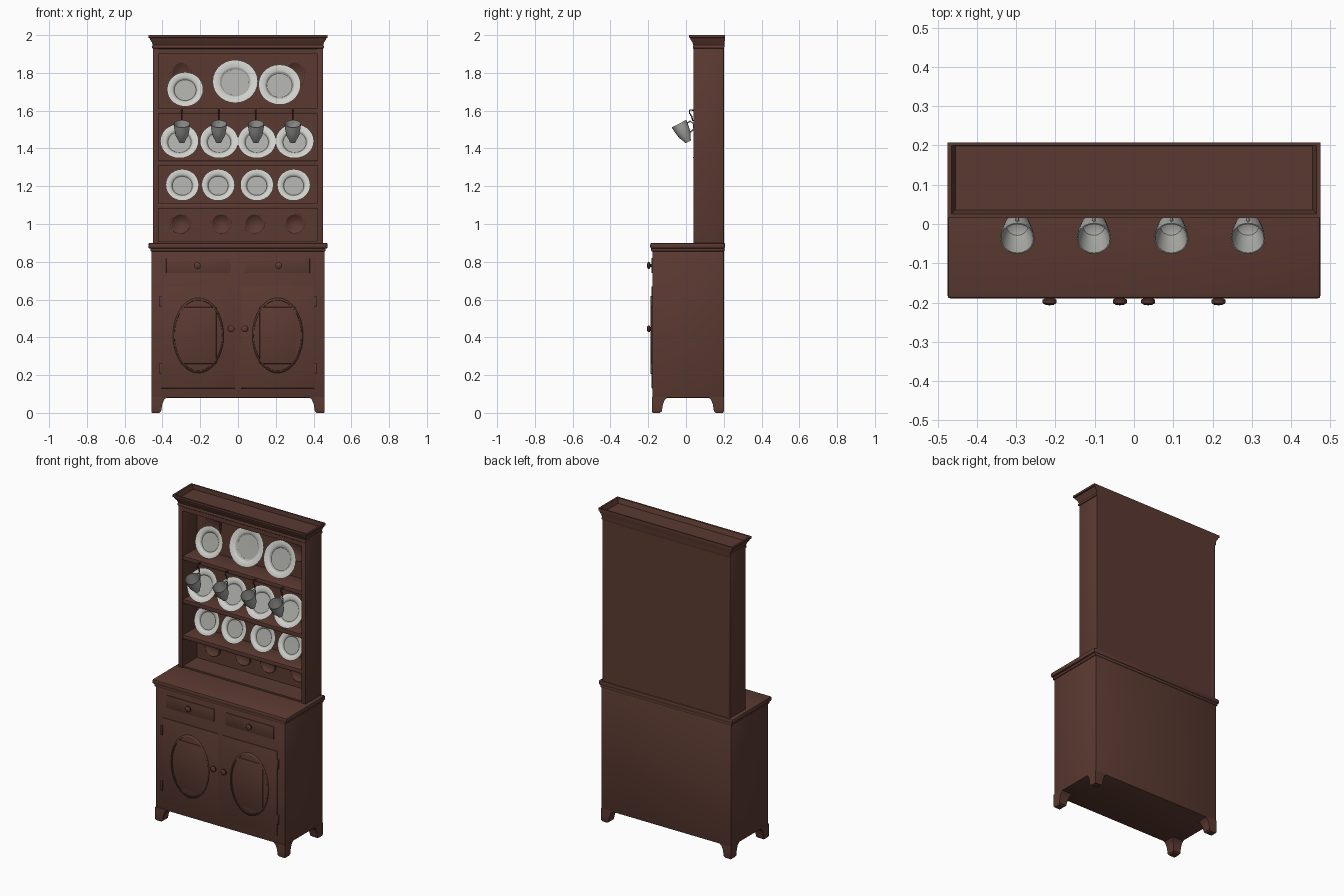
import bpy, bmesh, math
from mathutils import Matrix, Vector

if "Cube" in bpy.data.objects:
    bpy.data.objects.remove(bpy.data.objects["Cube"])


def material(name, r, g, b):
    m = bpy.data.materials.new(name)
    m.diffuse_color = (r, g, b, 1)
    m.use_nodes = True
    m.node_tree.nodes["Principled BSDF"].inputs["Base Color"].default_value = m.diffuse_color
    return m


WOOD = material("dark_brown_wood", 0.105, 0.042, 0.031)
PLATE = material("pale_china", 0.62, 0.62, 0.59)
GREY = material("grey_china", 0.40, 0.40, 0.38)


def finish(name, bm, mats, matrix=None, angle=35):
    bmesh.ops.recalc_face_normals(bm, faces=bm.faces)
    me = bpy.data.meshes.new(name)
    bm.to_mesh(me)
    bm.free()
    ob = bpy.data.objects.new(name, me)
    bpy.context.collection.objects.link(ob)
    for m in mats:
        me.materials.append(m)
    if matrix:
        ob.matrix_world = matrix
    bpy.ops.object.select_all(action='DESELECT')
    ob.select_set(True)
    bpy.context.view_layer.objects.active = ob
    bpy.ops.object.shade_smooth_by_angle(angle=math.radians(angle))
    return ob


def box(name, x0, x1, y0, y1, z0, z1, bevel=0.0):
    bm = bmesh.new()
    bmesh.ops.create_cube(bm, size=1)
    for v in bm.verts:
        v.co = ((x0 + x1) / 2 + v.co.x * (x1 - x0), (y0 + y1) / 2 + v.co.y * (y1 - y0),
                (z0 + z1) / 2 + v.co.z * (z1 - z0))
    if bevel:
        bmesh.ops.bevel(bm, geom=bm.edges[:], offset=bevel, segments=2, profile=0.5, affect='EDGES')
    return finish(name, bm, [WOOD], angle=30)


def loft(name, rings):
    """Skin rectangles given as (x0, x1, y0, y1, z), capped at both ends."""
    bm = bmesh.new()
    loops = [[bm.verts.new(p) for p in ((a, c, z), (b, c, z), (b, d, z), (a, d, z))]
             for a, b, c, d, z in rings]
    for p, q in zip(loops, loops[1:]):
        for i in range(4):
            bm.faces.new((p[i], p[(i + 1) % 4], q[(i + 1) % 4], q[i]))
    bm.faces.new(loops[0][::-1])
    bm.faces.new(loops[-1])
    return finish(name, bm, [WOOD])


def lathe(name, profile, matrix, mats, seg=24, closed=False, centre_r=None):
    """Revolve (radius, height) points; faces inside centre_r use the second colour."""
    bm = bmesh.new()
    loops = []
    for r, h in profile:
        if r < 1e-6:
            loops.append([bm.verts.new((0, 0, h))] * seg)
        else:
            loops.append([bm.verts.new((r * math.cos(2 * math.pi * i / seg),
                                        r * math.sin(2 * math.pi * i / seg), h)) for i in range(seg)])
    pairs = list(zip(loops, loops[1:]))
    if closed:
        pairs.append((loops[-1], loops[0]))
    for p, q in pairs:
        for i in range(seg):
            j = (i + 1) % seg
            f = bm.faces.new(list(dict.fromkeys((p[i], p[j], q[j], q[i]))))
            if centre_r and f.calc_center_median().xy.length < centre_r:
                f.material_index = 1
    return finish(name, bm, mats, matrix)


def tube(name, pts, radius, mat, matrix=Matrix()):
    cu = bpy.data.curves.new(name, 'CURVE')
    cu.dimensions = '3D'
    cu.bevel_depth = radius
    cu.bevel_resolution = 1
    cu.use_fill_caps = True
    sp = cu.splines.new('POLY')
    sp.points.add(len(pts) - 1)
    for p, c in zip(sp.points, pts):
        p.co = (*c, 1)
    cu.materials.append(mat)
    ob = bpy.data.objects.new(name, cu)
    bpy.context.collection.objects.link(ob)
    ob.matrix_world = matrix
    bpy.ops.object.select_all(action='DESELECT')
    ob.select_set(True)
    bpy.context.view_layer.objects.active = ob
    bpy.ops.object.convert(target='MESH')


def facing(x, y, z, lean=0):
    """Frame whose local z points to the front, leaned back by some degrees."""
    return Matrix.Translation((x, y, z)) @ Matrix.Rotation(math.radians(90 - lean), 4, 'X')


# Lower cabinet, counter and moulding
box("cabinet_body", -0.458, 0.458, -0.178, 0.2, 0.08, 0.87, 0.004)
box("counter_moulding", -0.464, 0.464, -0.184, 0.203, 0.855, 0.875, 0.004)
box("counter_top", -0.475, 0.475, -0.19, 0.207, 0.87, 0.9, 0.009)

# Bracket feet
for sx in (-1, 1):
    for label, sy, ye in (("front", 1, -0.18), ("back", -1, 0.2)):
        rings = []
        for w, inset, z in ((0.042, 0.004, 0), (0.052, 0, 0.008), (0.058, 0, 0.045), (0.068, 0, 0.07), (0.085, 0, 0.085)):
            xs = sorted((sx * (0.459 - inset), sx * (0.459 - w)))
            ys = sorted((ye + sy * inset, ye + sy * w))
            rings.append((*xs, *ys, z))
        loft(label + "_foot", rings)

# Drawers, doors, oval mouldings, hinges and knobs
knob = [(0, -0.01), (0.009, -0.01), (0.009, 0.008), (0.018, 0.013), (0.018, 0.021), (0.01, 0.026), (0, 0.027)]
for s in (-1, 1):
    cx = s * 0.21
    box("drawer_front", cx - 0.17, cx + 0.17, -0.183, -0.17, 0.74, 0.82, 0.002)
    box("door", cx - 0.195, cx + 0.195, -0.182, -0.17, 0.13, 0.67, 0.002)
    ring = [(0.93, -0.002), (0.94, 0.006), (0.985, 0.006), (1, -0.002)]
    lathe("door_oval_moulding", ring, facing(cx, -0.182, 0.41) @ Matrix.Diagonal((0.135, 0.2, 1, 1)),
          [WOOD], 40, closed=True)
    loftless = box("door_inner_panel", cx - 0.095, cx + 0.095, -0.186, -0.175, 0.26, 0.56, 0.003)
    lathe("drawer_knob", knob, facing(s * 0.215, -0.18, 0.78), [WOOD], 14)
    lathe("door_knob", knob, facing(s * 0.036, -0.18, 0.445), [WOOD], 14)
    for z in (0.235, 0.59):
        box("door_hinge", s * 0.41 - 0.006, s * 0.41 + 0.006, -0.189, -0.175, z - 0.03, z + 0.03, 0.003)

# Upper rack: back, sides, rails and shelves
box("rack_back", -0.44, 0.44, 0.185, 0.2, 0.89, 1.94)
for s in (-1, 1):
    a, b = sorted((s * 0.42, s * 0.45))
    box("rack_side", a, b, 0.04, 0.2, 0.89, 1.945, 0.002)
box("rack_top_rail", -0.43, 0.43, 0.042, 0.19, 1.9, 1.945)
box("rack_bottom_rail", -0.43, 0.43, 0.045, 0.19, 0.895, 0.91)
for z in (1.095, 1.322, 1.598):
    box("shelf", -0.425, 0.425, 0.045, 0.19, z - 0.013, z + 0.013, 0.002)

# Crown moulding with a shallow sunken top
crown = [(-0.005, 0.2, 1.925), (0.004, 0.202, 1.932), (0.004, 0.203, 1.942), (0.001, 0.203, 1.947),
         (0.006, 0.204, 1.962), (0.016, 0.206, 1.976), (0.018, 0.207, 1.984), (0.025, 0.207, 1.987),
         (0.025, 0.207, 2.0), (0.014, 0.2, 2.0), (0.004, 0.199, 1.97)]
loft("crown", [(-0.45 - o, 0.45 + o, 0.04 - o, yb, z) for o, yb, z in crown])


# Plates leaning on the shelves
def plate(x, y, z, r, lean):
    prof = [(0, -0.012), (0.55, -0.012), (0.97, 0.004), (1, 0.009), (0.96, 0.01), (0.68, 0.002), (0.6, -0.005), (0, -0.006)]
    lathe("plate", [(a * r, h) for a, h in prof], facing(x, y, z, lean), [PLATE, GREY], 28, centre_r=r * 0.66)


for x, z, r in ((-0.28, 1.71, 0.096), (-0.015, 1.752, 0.12), (0.22, 1.735, 0.112)):
    plate(x, 0.115, z, r, 18)
for x in (-0.31, -0.1, 0.1, 0.3):
    plate(x, 0.09, 1.435, 0.102, 27)
for x in (-0.295, -0.105, 0.1, 0.295):
    plate(x, 0.115, 1.204, 0.088, 18)

# Round wooden roundels on the back boards
disc = [(0, -0.008), (1, -0.008), (1, 0.006), (0.9, 0.01), (0.82, 0.004), (0, 0.004)]
for x in (-0.305, -0.09, 0.087, 0.3):
    lathe("back_roundel", disc, facing(x, 0.183, 1.003) @ Matrix.Diagonal((0.055, 0.055, 1, 1)), [WOOD], 16)
for x in (-0.3, 0.3):
    lathe("back_oval", disc, facing(x, 0.183, 1.79) @ Matrix.Diagonal((0.055, 0.075, 1, 1)), [WOOD], 20)

# Cups hanging from hooks
cup = [(0, 0), (0.016, 0), (0.02, 0.012), (0.034, 0.04), (0.04, 0.075), (0.044, 0.108),
       (0.041, 0.108), (0.036, 0.07), (0.028, 0.035), (0, 0.015)]
for x in (-0.297, -0.102, 0.095, 0.29):
    m = Matrix.Translation((x, 0.012, 1.435)) @ Matrix.Rotation(math.radians(27), 4, 'X')
    lathe("cup", cup, m, [GREY], 20)
    tube("cup_handle", [(0, 0.039, 0.09), (0, 0.058, 0.094), (0, 0.068, 0.075), (0, 0.058, 0.048), (0, 0.034, 0.04)],
         0.004, GREY, m)
    tube("cup_hook", [(x, 0.05, 1.598), (x, 0.03, 1.604), (x, 0.018, 1.602), (x, 0.018, 1.588), (x, 0.03, 1.57), (x, 0.036, 1.545)],
         0.004, WOOD)
